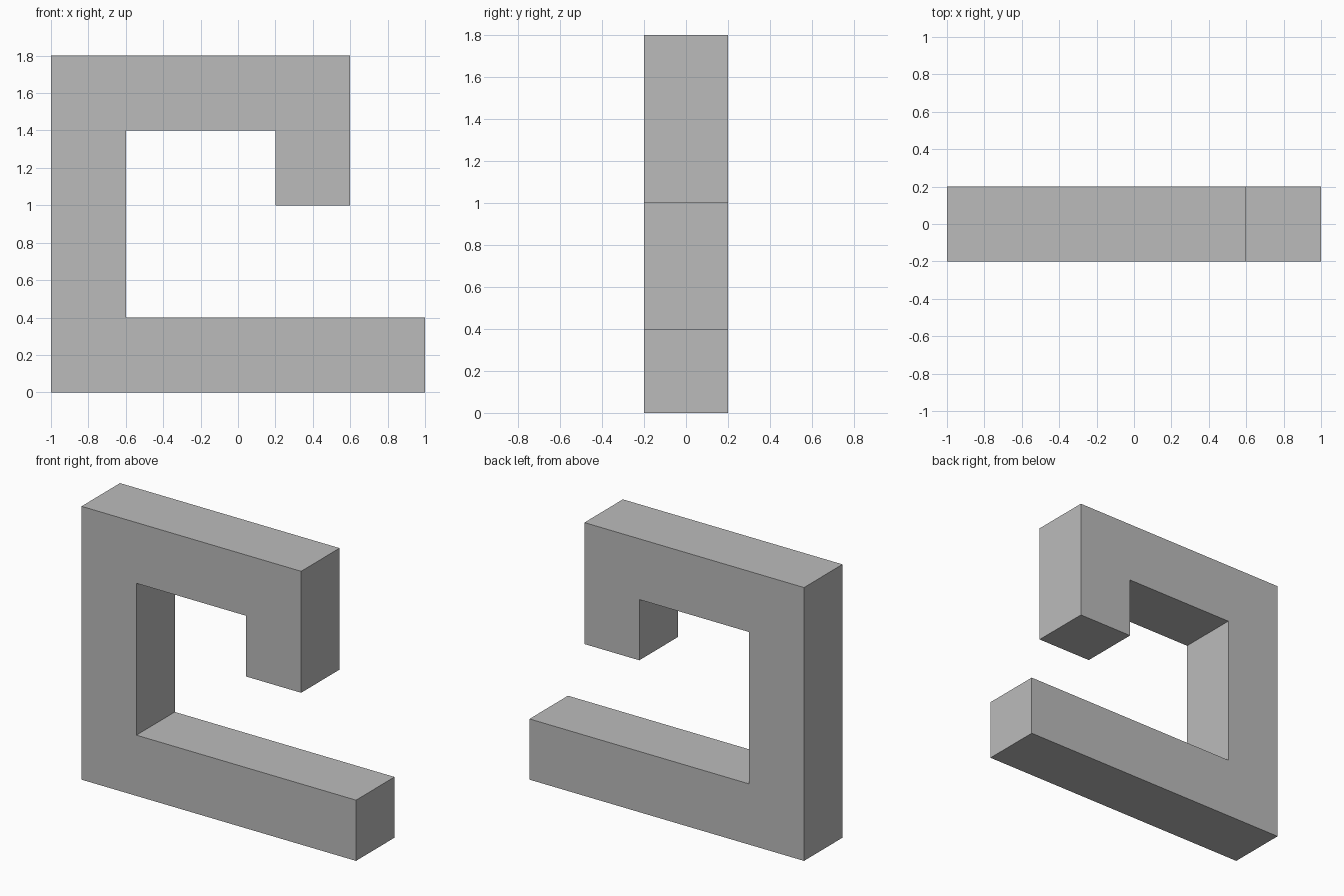
import bpy
import bmesh
from mathutils import Vector

cube = bpy.data.objects.get("Cube")
if cube:
    bpy.data.objects.remove(cube, do_unlink=True)

DEPTH = 0.4

# Single plain grey
grey = bpy.data.materials.new("mid grey")
grey.use_nodes = True
colour = (0.5, 0.5, 0.5, 1)
grey.diffuse_color = colour
grey.node_tree.nodes["Principled BSDF"].inputs["Base Color"].default_value = colour

# Hooked outline in x and z: long foot, upright, top arm, short drop
outline = [(-1, 0), (1, 0), (1, 0.4), (-0.6, 0.4), (-0.6, 1.4), (0.2, 1.4),
           (0.2, 1), (0.6, 1), (0.6, 1.8), (-1, 1.8)]

# Extrude the outline from front to back
bm = bmesh.new()
front = bm.faces.new([bm.verts.new((x, -DEPTH / 2, z)) for x, z in outline])
result = bmesh.ops.extrude_face_region(bm, geom=[front], use_keep_orig=True)
moved = [v for v in result["geom"] if isinstance(v, bmesh.types.BMVert)]
bmesh.ops.translate(bm, verts=moved, vec=Vector((0, DEPTH, 0)))
bmesh.ops.recalc_face_normals(bm, faces=bm.faces)

mesh = bpy.data.meshes.new("hooked_bar")
bm.to_mesh(mesh)
bm.free()
mesh.materials.append(grey)
bar = bpy.data.objects.new("hooked_bar", mesh)
bpy.context.collection.objects.link(bar)
